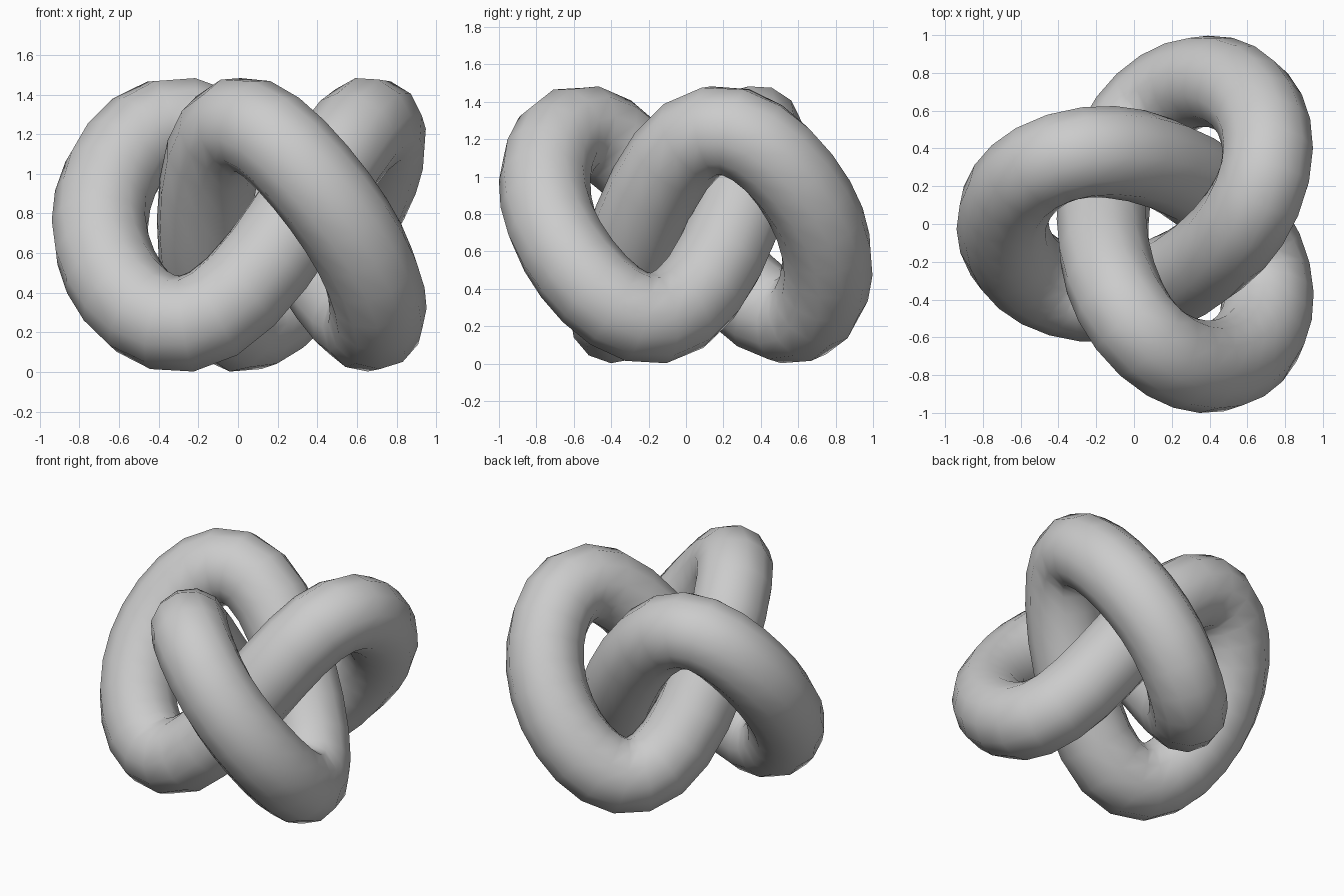
import bpy
from math import sin, cos, tau

cube = bpy.data.objects.get("Cube")
if cube:
    bpy.data.objects.remove(cube, do_unlink=True)

TUBE = 0.245     # tube radius
STEPS = 60       # rings along the knot


def trefoil(s):
    """Point on the centre line of the three-lobed knot."""
    x = 0.13 - 0.562 * cos(2 * s) - 0.265 * cos(s)
    y = 0.562 * sin(2 * s) - 0.265 * sin(s)
    z = 0.745 + 0.493 * (sin(3 * s) - 0.11 * sin(6 * s))
    return x, y, z


# Closed centre line with a round bevel
curve = bpy.data.curves.new("knot_tube", "CURVE")
curve.dimensions = "3D"
curve.bevel_depth = TUBE
curve.bevel_resolution = 4
curve.twist_mode = "MINIMUM"
spline = curve.splines.new("POLY")
spline.points.add(STEPS - 1)
for i, point in enumerate(spline.points):
    point.co = (*trefoil(tau * i / STEPS), 1)
spline.use_cyclic_u = True

# Plain grey surface
grey = bpy.data.materials.new("plain_grey")
grey.use_nodes = True
color = (0.6, 0.6, 0.6, 1)
grey.diffuse_color = color
grey.node_tree.nodes["Principled BSDF"].inputs["Base Color"].default_value = color
curve.materials.append(grey)

# Turn the tube into a smooth mesh
knot = bpy.data.objects.new("knot_tube", curve)
bpy.context.collection.objects.link(knot)
bpy.ops.object.select_all(action="DESELECT")
knot.select_set(True)
bpy.context.view_layer.objects.active = knot
bpy.ops.object.convert(target="MESH")
bpy.ops.object.shade_smooth()
